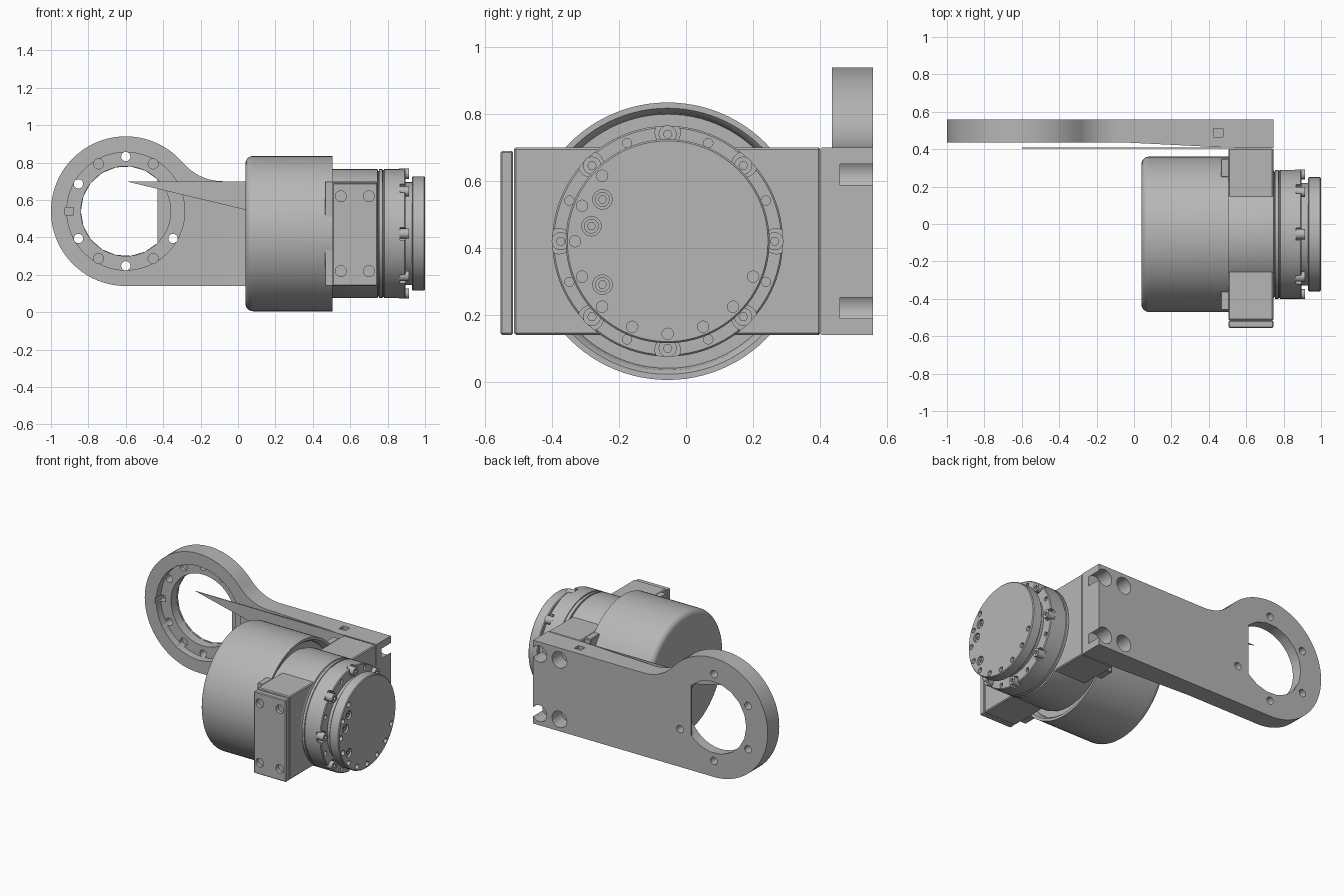
import bpy, bmesh, math
from mathutils import Vector, Matrix

cube = bpy.data.objects.get("Cube")
if cube:
    bpy.data.objects.remove(cube)

steel = bpy.data.materials.new("plain grey metal")
steel.use_nodes = True
GREY = (0.47, 0.47, 0.47, 1)
steel.diffuse_color = GREY
steel.node_tree.nodes["Principled BSDF"].inputs["Base Color"].default_value = GREY

AXIS_Y, AXIS_Z = -0.055, 0.42      # motor axis, along x
RING_X, RING_Z = -0.6, 0.54        # ring centre, axis along y
FRONT, BACK = 0.437, 0.56          # faces of the arm
SCREW_GRID = [(x, z) for x in (0.55, 0.70) for z in (0.22, 0.62)]
parts = []


def finish(name, bm):
    bmesh.ops.recalc_face_normals(bm, faces=bm.faces)
    mesh = bpy.data.meshes.new(name)
    bm.to_mesh(mesh)
    bm.free()
    mesh.materials.append(steel)
    ob = bpy.data.objects.new(name, mesh)
    bpy.context.collection.objects.link(ob)
    parts.append(ob)
    return ob


def box(name, x, y, z, bevel=0.0):
    bm = bmesh.new()
    bmesh.ops.create_cube(bm, size=1)
    for v in bm.verts:
        v.co = [(a + b) / 2 + c * (b - a) for (a, b), c in zip((x, y, z), v.co)]
    if bevel:
        bmesh.ops.bevel(bm, geom=bm.edges[:], offset=bevel, segments=1, affect='EDGES')
    return finish(name, bm)


def rods(name, axis, spots, radius, start, end, sides=24):
    """Cylinders along x or y, at a list of (other axis, z) spots."""
    bm = bmesh.new()
    for a, z in spots:
        mid = (start + end) / 2
        if axis == 'x':
            m = Matrix.Translation((mid, a, z)) @ Matrix.Rotation(math.pi / 2, 4, 'Y')
        else:
            m = Matrix.Translation((a, mid, z)) @ Matrix.Rotation(math.pi / 2, 4, 'X')
        bmesh.ops.create_cone(bm, cap_ends=True, segments=sides, radius1=radius,
                              radius2=radius, depth=end - start, matrix=m)
    return finish(name, bm)


def prism(name, points, shift):
    """Solid swept from a flat outline."""
    bm = bmesh.new()
    face = bm.faces.new([bm.verts.new(p) for p in points])
    new = bmesh.ops.extrude_face_region(bm, geom=[face])["geom"]
    bmesh.ops.translate(bm, vec=shift, verts=[v for v in new if isinstance(v, bmesh.types.BMVert)])
    return finish(name, bm)


def lathe(name, profile, steps=96):
    """Turn an (x, radius) profile around the motor axis."""
    bm = bmesh.new()
    verts = [bm.verts.new((x, AXIS_Y, AXIS_Z + r)) for x, r in profile]
    edges = [bm.edges.new(pair) for pair in zip(verts, verts[1:])]
    bmesh.ops.spin(bm, geom=verts + edges, cent=(0, AXIS_Y, AXIS_Z), axis=(1, 0, 0),
                   angle=math.tau, steps=steps)
    bmesh.ops.remove_doubles(bm, verts=bm.verts, dist=0.0002)
    return finish(name, bm)


def cut(ob, *cutters):
    for c in cutters:
        mod = ob.modifiers.new("cut", 'BOOLEAN')
        mod.object, mod.operation, mod.solver = c, 'DIFFERENCE', 'EXACT'
    deps = bpy.context.evaluated_depsgraph_get()
    mesh = bpy.data.meshes.new_from_object(ob.evaluated_get(deps))
    ob.modifiers.clear()
    ob.data = mesh
    for c in cutters:
        parts.remove(c)
        bpy.data.objects.remove(c)


def around(radius, degrees, cx=AXIS_Y, cz=AXIS_Z):
    return [(cx + radius * math.cos(math.radians(d)), cz + radius * math.sin(math.radians(d)))
            for d in degrees]


# Arm outline: straight bar, fillet, then ring
fillet_x, fillet_r = -0.08, 0.28
reach = math.degrees(math.atan2(0.70 + fillet_r - RING_Z, fillet_x - RING_X))
outline = [(0.745, 0.14), (0.745, 0.70)]
outline += around(fillet_r, [270 - i * (90 - reach) / 12 for i in range(13)], fillet_x, 0.70 + fillet_r)
outline += around(0.4, [reach + i * (270 - reach) / 64 for i in range(1, 65)], RING_X, RING_Z)
arm = prism("arm", [(x, FRONT, z) for x, z in outline], (0, BACK - FRONT, 0))

# Ring recess, bore with a flat web at the back, bolt holes, counterbores
centre = [(RING_X, RING_Z)]
recess = rods("recess_cutter", 'y', centre, 0.315, FRONT - 0.05, FRONT + 0.05, 64)
bore = rods("bore_cutter", 'y', centre, 0.24, FRONT - 0.05, BACK - 0.012, 48)
half = math.degrees(math.acos(0.17 / 0.24))
window = prism("window_cutter", [(x, FRONT, z) for x, z in
               around(0.24, [half + i * (360 - 2 * half) / 14 for i in range(15)], RING_X, RING_Z)],
               (0, 0.2, 0))
bolts = rods("bolt_cutter", 'y', around(0.292, [90, 150, 210, 270, 330], RING_X, RING_Z),
             0.025, FRONT - 0.05, BACK + 0.05, 16)
blind = rods("blind_cutter", 'y', around(0.292, [60, 120, 240, 300], RING_X, RING_Z),
             0.027, FRONT, FRONT + 0.075, 16)
slot = box("slot_cutter", (-0.925, -0.88), (FRONT - 0.05, BACK - 0.03), (0.52, 0.56))
bores = [rods("counterbore_cutter", 'y', [s for s in SCREW_GRID if s[0] == x], 0.055, 0.46, 0.6, 32)
         for x in (0.55, 0.70)]
key = box("key_cutter", (0.425, 0.475), (0.465, 0.51), (0.68, 0.75))
cut(arm, recess, bore, window, bolts, blind, slot, key, *bores)

# Sloping inner face of the arm, and thin fin
slope = prism("arm_inner_pad", [(-0.07, FRONT, 0.14), (0.51, 0.408, 0.14), (0.745, 0.405, 0.14),
                                (0.745, FRONT + 0.01, 0.14), (-0.07, FRONT + 0.01, 0.14)], (0, 0, 0.56))
cut(slope, rods("pin_cutter", 'y', [(-0.02, 0.32), (-0.02, 0.52)], 0.012, 0.4, 0.442, 12))
prism("fin", [(-0.6, 0.405, 0.70), (0.51, 0.405, 0.70), (0.51, 0.405, 0.435)], (0, 0.005, 0))

# Motor can with rounded rear edge and stepped front rim
edge = [(0.08 - 0.04 * math.cos(a), 0.375 + 0.04 * math.sin(a))
        for a in [i * math.pi / 16 for i in range(9)]]
lathe("motor_can", [(0.04, 0)] + edge + [(0.505, 0.415), (0.505, 0.398), (0.49, 0.385),
                                         (0.465, 0.38), (0.465, 0)])

# Bracket block, end plate, and lugs beside the can
block = box("bracket_block", (0.505, 0.745), (-0.515, 0.403), (0.14, 0.70), 0.006)
plate = box("end_plate", (0.505, 0.745), (-0.555, -0.517), (0.14, 0.69), 0.005)
cut(plate, rods("screw_cutter", 'y', SCREW_GRID, 0.029, -0.6, -0.53))
rods("plate_screws", 'y', SCREW_GRID, 0.016, -0.535, -0.525, 6)
for side, y in (("front", -0.46), ("back", 0.25)):
    box(side + "_lug", (0.465, 0.51), (y, y + 0.1), (0.14, 0.70), 0.004)

# Gearbox collar, grooved flange and neck
lathe("gearbox_collar", [(0.46, 0), (0.46, 0.335), (0.49, 0.345), (0.745, 0.345),
                         (0.75, 0.335), (0.76, 0.335), (0.76, 0)])
flange = lathe("flange", [(0.755, 0), (0.755, 0.345), (0.772, 0.345), (0.774, 0.34), (0.78, 0.34),
                          (0.782, 0.345), (0.89, 0.345), (0.895, 0.34), (0.895, 0)])
pockets = rods("pocket_cutter", 'x', around(0.325, range(0, 360, 45)), 0.038, 0.865, 0.92, 20)
pins = rods("pin_cutter", 'x', around(0.318, [22.5 + 45 * i for i in range(8)]), 0.014, 0.87, 0.92, 12)
cut(flange, pockets, pins)
lathe("neck", [(0.88, 0), (0.88, 0.275), (0.94, 0.275), (0.94, 0)])

# Flange screws with hex sockets
heads = rods("flange_screws", 'x', around(0.32, range(0, 360, 45)), 0.027, 0.86, 0.915, 20)
cut(heads, rods("socket_cutter", 'x', around(0.32, range(0, 360, 45)), 0.013, 0.895, 0.93, 6))

# Output disc with rim holes and three larger screws
disc = lathe("output_disc", [(0.93, 0), (0.93, 0.3), (0.935, 0.305), (0.995, 0.305), (1.0, 0.3), (1.0, 0)])
rim = rods("rim_cutter", 'x', around(0.277, [135 + 22.5 * i for i in range(10)]), 0.017, 0.97, 1.05, 16)
large = [(-0.25, 0.29), (-0.283, 0.465), (-0.25, 0.545)]
cut(disc, rim, rods("large_cutter", 'x', large, 0.029, 0.98, 1.05))
screws = rods("disc_screws", 'x', large, 0.022, 0.975, 0.992, 20)
cut(screws, rods("socket_cutter", 'x', large, 0.012, 0.984, 1.0, 6))

# Smooth the turned surfaces, keep machined edges sharp
bpy.ops.object.select_all(action='DESELECT')
for ob in parts:
    ob.select_set(True)
bpy.context.view_layer.objects.active = arm
bpy.ops.object.shade_smooth_by_angle(angle=math.radians(30))
